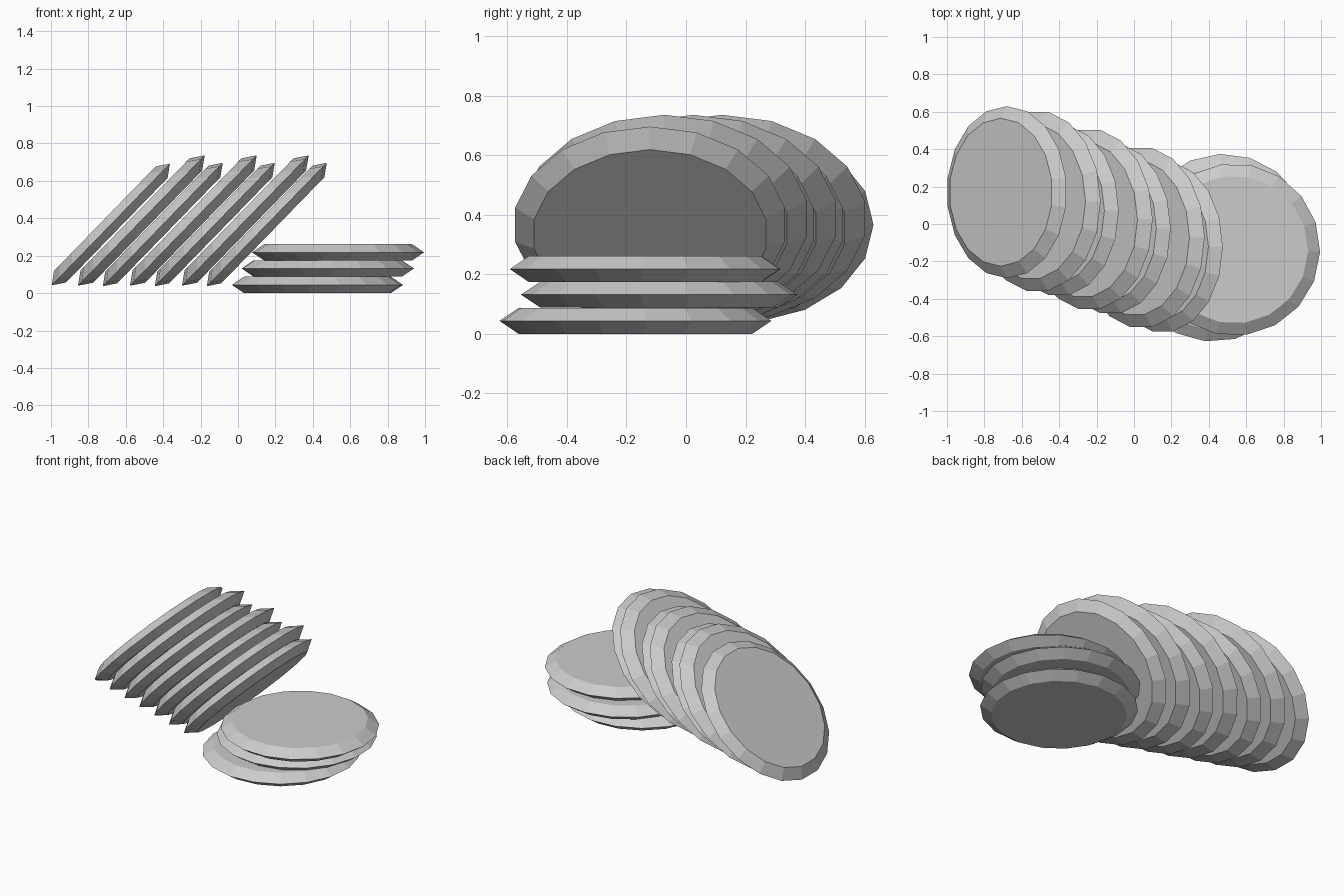
import bpy, bmesh, math
from mathutils import Matrix, Vector

if "Cube" in bpy.data.objects:
    bpy.data.objects.remove(bpy.data.objects["Cube"])

metal = bpy.data.materials.new("grey_metal")
metal.diffuse_color = (0.6, 0.6, 0.6, 1)
metal.use_nodes = True
metal.node_tree.nodes["Principled BSDF"].inputs["Base Color"].default_value = metal.diffuse_color

SIDES = 18


def coin(name, centre, radius, thick, tilt=0, spin=0):
    """Disc with flat faces and a pointed bevelled rim."""
    bm = bmesh.new()
    rings = []
    for r, z in ((radius * 0.86, -thick / 2), (radius, 0), (radius * 0.86, thick / 2)):
        angles = [math.radians(spin) + math.tau * i / SIDES for i in range(SIDES)]
        rings.append([bm.verts.new((r * math.cos(a), r * math.sin(a), z)) for a in angles])
    bm.faces.new(rings[0][::-1])
    bm.faces.new(rings[2])
    for low, high in zip(rings, rings[1:]):
        for i in range(SIDES):
            j = (i + 1) % SIDES
            bm.faces.new((low[i], low[j], high[j], high[i]))
    bm.transform(Matrix.Translation(Vector(centre)) @ Matrix.Rotation(math.radians(-tilt), 4, 'Y'))
    mesh = bpy.data.meshes.new(name)
    bm.to_mesh(mesh)
    bm.free()
    mesh.materials.append(metal)
    bpy.context.collection.objects.link(bpy.data.objects.new(name, mesh))


# Flat pile of three coins
coin("flat_coin_bottom", (0.425, -0.17, 0.044), 0.459, 0.087, spin=4.4)
coin("flat_coin_middle", (0.48, -0.09, 0.132), 0.465, 0.087, spin=12.5)
coin("flat_coin_top", (0.535, -0.137, 0.218), 0.46, 0.087, spin=-1.5)

# Leaning row of seven coins, every second one larger
for i in range(7):
    big = i % 2
    x = -0.68 + 0.139 * i + (0.024 if big else 0)
    coin(f"leaning_coin_{i + 1}", (x, 0.17 - 0.0485 * i, 0.388 if big else 0.367),
         0.486 if big else 0.46, 0.094 if big else 0.089, tilt=45.8,
         spin=10 if i == 0 else 0)
